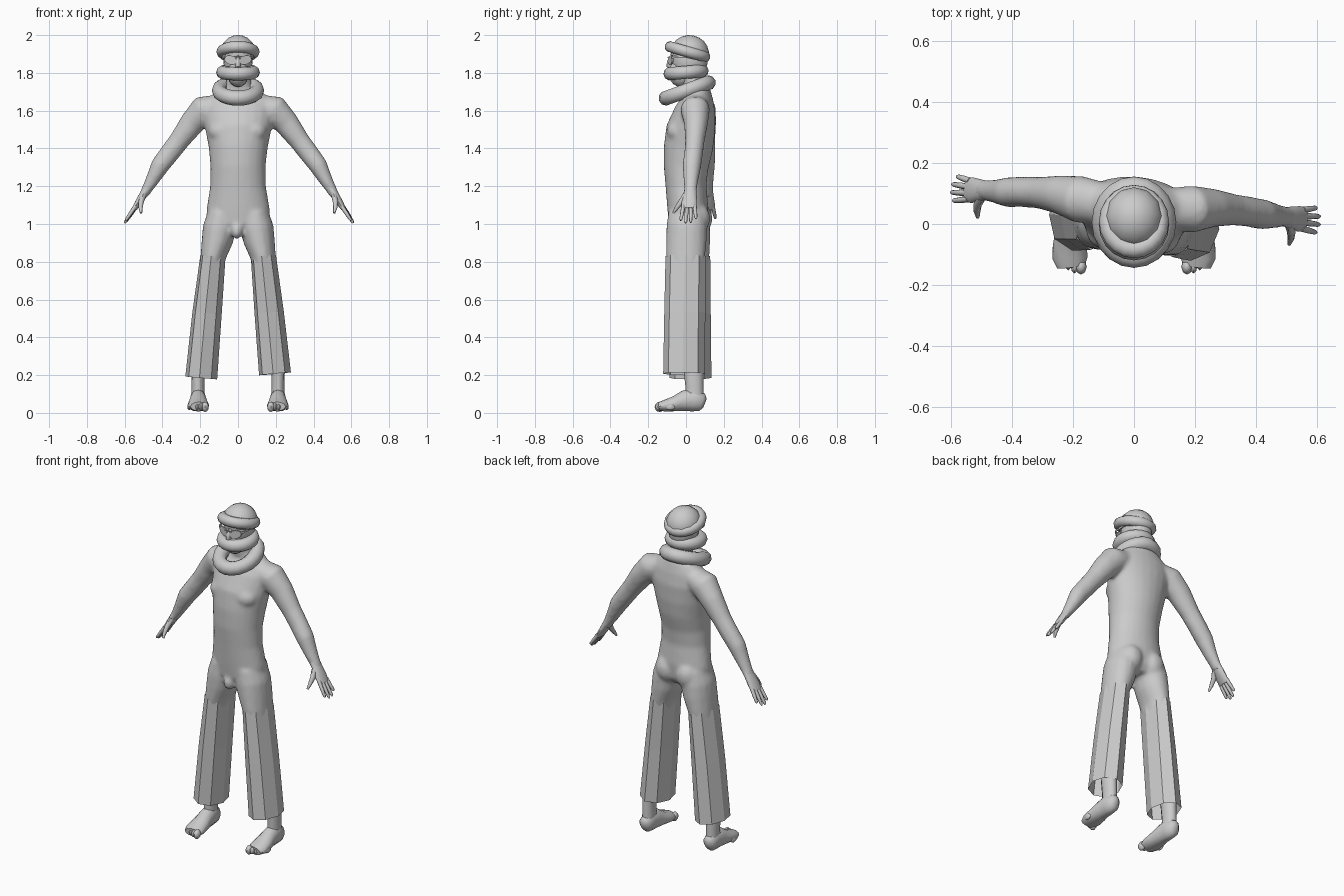
import bpy, bmesh, math
from mathutils import Vector, Matrix

grey = bpy.data.materials.new("light grey")
grey.diffuse_color = (0.6, 0.6, 0.6, 1)
TWIST = Matrix.Rotation(math.radians(-5), 4, 'Z')   # body is turned slightly


def loft(bm, sections, ref=(0, 1, 0), n=16, caps=True, mx=1):
    """Rings of (x, y, z, a, b) swept along a path; b is measured along ref."""
    ref = Vector(ref)
    pts = [Vector((s[0] * mx, s[1], s[2])) for s in sections]
    rings = []
    for i, s in enumerate(sections):
        t = (pts[min(i + 1, len(pts) - 1)] - pts[max(i - 1, 0)]).normalized()
        u = t.cross(ref).normalized()
        v = u.cross(t).normalized()
        rings.append([bm.verts.new(pts[i] + u * s[3] * math.cos(k * math.tau / n)
                                   + v * s[4] * math.sin(k * math.tau / n)) for k in range(n)])
    for p, q in zip(rings, rings[1:]):
        for k in range(n):
            bm.faces.new((p[k], p[(k + 1) % n], q[(k + 1) % n], q[k]))
    if caps:
        bm.faces.new(rings[0])
        bm.faces.new(rings[-1][::-1])


def ball(bm, c, r, u=16, v=10):
    m = Matrix.Translation(c) @ Matrix.Diagonal((*r, 1))
    bmesh.ops.create_uvsphere(bm, u_segments=u, v_segments=v, radius=1, matrix=m)


def finish(name, bm, smooth=True, twist=True):
    bmesh.ops.recalc_face_normals(bm, faces=bm.faces)
    if twist:
        bm.transform(TWIST)
    me = bpy.data.meshes.new(name)
    bm.to_mesh(me)
    bm.free()
    me.materials.append(grey)
    ob = bpy.data.objects.new(name, me)
    bpy.context.collection.objects.link(ob)
    if smooth:
        bpy.context.view_layer.objects.active = ob
        ob.select_set(True)
        bpy.ops.object.shade_smooth_by_angle(angle=math.radians(50))
        ob.select_set(False)
    return ob


# Body: torso, arms and thighs fused into one smooth skin
bm = bmesh.new()
loft(bm, [(0, 0.01, 0.96, 0.09, 0.075), (0, 0.01, 1.00, 0.165, 0.10), (0, 0.01, 1.08, 0.168, 0.108),
          (0, 0.00, 1.20, 0.148, 0.108), (0, 0.00, 1.30, 0.146, 0.118), (0, 0.012, 1.40, 0.156, 0.13),
          (0, 0.025, 1.50, 0.175, 0.13), (0, 0.05, 1.60, 0.19, 0.108), (0, 0.06, 1.66, 0.175, 0.085),
          (0, 0.06, 1.70, 0.12, 0.07), (0, 0.045, 1.73, 0.07, 0.062), (0, 0.03, 1.82, 0.06, 0.06)], n=24)
for sx in (1, -1):
    loft(bm, [(0.12, 0.06, 1.625, 0.06, 0.07), (0.185, 0.065, 1.605, 0.08, 0.078),
              (0.25, 0.075, 1.535, 0.067, 0.064), (0.32, 0.075, 1.44, 0.055, 0.052),
              (0.37, 0.073, 1.375, 0.053, 0.05), (0.42, 0.068, 1.31, 0.05, 0.05),
              (0.46, 0.067, 1.235, 0.037, 0.04), (0.492, 0.067, 1.18, 0.028, 0.034),
              (0.51, 0.067, 1.15, 0.024, 0.036)], mx=sx)
    loft(bm, [(0.085, 0.012, 1.06, 0.075, 0.10), (0.098, 0.012, 0.98, 0.090, 0.108),
              (0.112, 0.012, 0.91, 0.083, 0.108), (0.132, 0.01, 0.83, 0.068, 0.104),
              (0.15, 0.01, 0.70, 0.06, 0.085), (0.17, 0.02, 0.5, 0.055, 0.065),
              (0.195, 0.035, 0.3, 0.046, 0.056)], mx=sx)
    ball(bm, (0.07 * sx, 0.06, 1.03), (0.07, 0.075, 0.085))      # buttock
    ball(bm, (0.08 * sx, -0.035, 1.49), (0.075, 0.06, 0.06))     # chest
ball(bm, (0, -0.07, 0.965), (0.032, 0.036, 0.045))
body = finish("body", bm)
mod = body.modifiers.new("fuse", 'REMESH')
mod.mode, mod.voxel_size, mod.use_smooth_shade = 'VOXEL', 0.011, True
mod = body.modifiers.new("soften", 'SMOOTH')
mod.factor, mod.iterations = 0.5, 7

for side, sx in (("right", 1), ("left", -1)):
    # Hand: flat palm, four fingers, thumb
    bm = bmesh.new()
    loft(bm, [(0.488, 0.067, 1.188, 0.024, 0.032), (0.512, 0.066, 1.15, 0.021, 0.036),
              (0.537, 0.064, 1.11, 0.018, 0.042), (0.556, 0.064, 1.08, 0.013, 0.040)], n=12, mx=sx)
    for i, ln in enumerate((0.85, 1.0, 0.97, 0.75)):
        y0, y1 = 0.034 + 0.020 * i, 0.024 + 0.027 * i
        path = [(0.0, 0.011), (0.5, 0.010), (0.9, 0.008), (1.0, 0.004)]
        loft(bm, [(0.548 + 0.06 * f * ln, y0 + (y1 - y0) * f, 1.095 - 0.09 * f * ln, r, r)
                  for f, r in path], n=8, mx=sx)
    loft(bm, [(0.508, 0.045, 1.15, 0.016, 0.02), (0.517, 0.018, 1.115, 0.014, 0.015),
              (0.517, -0.005, 1.085, 0.011, 0.011), (0.513, -0.022, 1.058, 0.006, 0.006)], n=8, mx=sx)
    finish(side + "_hand", bm)

    # Trouser leg: eight flat sides, open at the hem
    bm = bmesh.new()
    hem = 0.207 if sx > 0 else 0.185
    loft(bm, [(0.134, 0.01, 0.83, 0.067, 0.107), (0.165, 0.008, 0.53, 0.078, 0.109),
              (0.196, 0.007, hem, 0.085, 0.111)], n=8, caps=False, mx=sx)
    finish(side + "_trouser_leg", bm, smooth=False)

    # Foot: ankle, sole loft and toes
    bm = bmesh.new()
    loft(bm, [(0.195, 0.035, 0.34, 0.042, 0.05), (0.212, 0.04, 0.22, 0.036, 0.052),
              (0.212, 0.045, 0.14, 0.034, 0.048), (0.212, 0.045, 0.07, 0.036, 0.05)], n=12, mx=sx)
    loft(bm, [(0.213, 0.100, 0.050, 0.018, 0.026), (0.213, 0.085, 0.056, 0.036, 0.048),
              (0.212, 0.04, 0.07, 0.042, 0.062), (0.211, -0.01, 0.063, 0.045, 0.055),
              (0.211, -0.06, 0.048, 0.054, 0.040), (0.210, -0.11, 0.038, 0.058, 0.031),
              (0.206, -0.14, 0.034, 0.046, 0.024)], ref=(0, 0, 1), n=12, mx=sx)
    for i in range(5):
        r = 0.019 if i == 0 else 0.014 - 0.001 * i
        ball(bm, ((0.174 + 0.021 * i) * sx, -0.14 + 0.0035 * i * i, 0.032),
             (r, 0.026, r + 0.008), 8, 6)
    finish(side + "_foot", bm, twist=False)

# Head with chin and nose
bm = bmesh.new()
ball(bm, (0, 0.02, 1.87), (0.078, 0.095, 0.11), 20, 14)
ball(bm, (0, -0.025, 1.80), (0.058, 0.068, 0.075))
loft(bm, [(0, -0.06, 1.895, 0.010, 0.015), (0, -0.085, 1.855, 0.014, 0.018),
          (0, -0.088, 1.838, 0.016, 0.016), (0, -0.075, 1.828, 0.010, 0.01)], n=8)
finish("head", bm, twist=False)

# Cap dome
bm = bmesh.new()
m = Matrix.Translation((0, 0.02, 1.905)) @ Matrix.Rotation(math.radians(-12), 4, 'X') \
    @ Matrix.Diagonal((0.096, 0.102, 0.095, 1))
bmesh.ops.create_uvsphere(bm, u_segments=12, v_segments=10, radius=1, matrix=m)
bmesh.ops.delete(bm, geom=[v for v in bm.verts if v.co.z < 1.86], context='VERTS')
finish("cap_dome", bm, twist=False)


# Rolled rings: cap brim and two scarf coils (positive tilt raises the back)
def ring(name, y, z, major, tube, tilt, sy=1.0):
    bm = bmesh.new()
    rot = Matrix.Translation((0, y, z)) @ Matrix.Rotation(math.radians(tilt), 4, 'X')
    n, k = 20, 10
    grid = [[bm.verts.new(rot @ Vector(((major + tube * math.cos(b)) * math.cos(a),
                                        (major * sy + tube * math.cos(b)) * math.sin(a),
                                        tube * math.sin(b))))
             for b in (j * math.tau / k for j in range(k))]
            for a in (i * math.tau / n for i in range(n))]
    for i in range(n):
        for j in range(k):
            p, q = grid[i], grid[(i + 1) % n]
            bm.faces.new((p[j], q[j], q[(j + 1) % k], p[(j + 1) % k]))
    finish(name, bm, twist=False)


ring("cap_brim", 0.008, 1.912, 0.085, 0.030, -16, 1.12)
ring("upper_scarf_coil", 0.0, 1.803, 0.080, 0.036, 5, 1.05)
ring("lower_scarf_coil", 0.006, 1.707, 0.099, 0.040, 20, 1.2)

# Glasses: two teardrop lenses, bridge and temples
bm = bmesh.new()
for sx in (1, -1):
    pts = []
    for i in range(14):
        a = i * math.tau / 14
        x = 0.039 + 0.032 * math.cos(a) + 0.008 * math.sin(a)
        pts.append(bm.verts.new((sx * x, -0.098 + 0.35 * x, 1.868 + 0.025 * math.sin(a))))
    lens = bm.faces.new(pts)
    ext = bmesh.ops.extrude_face_region(bm, geom=[lens])
    bmesh.ops.translate(bm, vec=(0, 0.008, 0),
                        verts=[g for g in ext["geom"] if isinstance(g, bmesh.types.BMVert)])
    loft(bm, [(0.068, -0.075, 1.882, 0.004, 0.006), (0.080, -0.06, 1.884, 0.004, 0.006),
              (0.081, 0.03, 1.884, 0.004, 0.006)], ref=(0, 0, 1), n=6, mx=sx)
loft(bm, [(-0.02, -0.094, 1.882, 0.004, 0.004), (0.02, -0.094, 1.882, 0.004, 0.004)], n=6)
finish("glasses", bm, twist=False)
